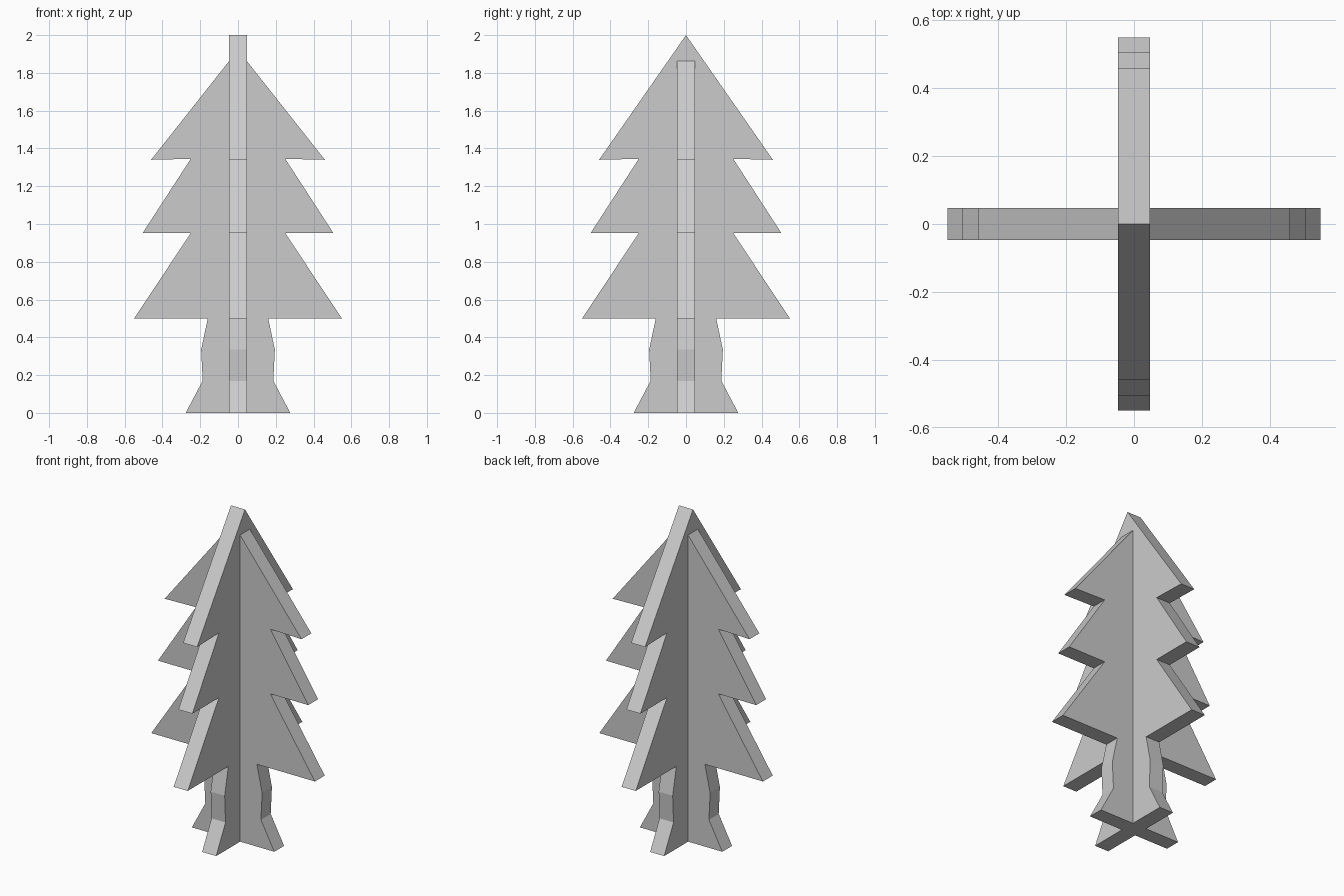
import bpy, bmesh

if "Cube" in bpy.data.objects:
    bpy.data.objects.remove(bpy.data.objects["Cube"])

HALF = 0.047  # half the board thickness

# Right-hand outline below the tip: (distance from centre, height)
OUTLINE = [(0.46, 1.34), (0.25, 1.345), (0.505, 0.952), (0.25, 0.952),
           (0.55, 0.5), (0.16, 0.5), (0.195, 0.335), (0.187, 0.17), (0.277, 0.0)]


def board(name, tip, along_y):
    """Flat tree silhouette extruded to board thickness."""
    loop = [(0.0, tip)] + OUTLINE + [(-u, z) for u, z in reversed(OUTLINE)]
    place = (lambda u, d, z: (d, u, z)) if along_y else (lambda u, d, z: (u, d, z))
    bm = bmesh.new()
    near = [bm.verts.new(place(u, -HALF, z)) for u, z in loop]
    far = [bm.verts.new(place(u, HALF, z)) for u, z in loop]
    bm.faces.new(near)
    bm.faces.new(far[::-1])
    for i in range(len(loop)):
        j = (i + 1) % len(loop)
        bm.faces.new((near[i], far[i], far[j], near[j]))
    bmesh.ops.recalc_face_normals(bm, faces=bm.faces[:])
    mesh = bpy.data.meshes.new(name)
    bm.to_mesh(mesh)
    bm.free()
    obj = bpy.data.objects.new(name, mesh)
    bpy.context.collection.objects.link(obj)
    return obj


# Tall board runs front to back; the shorter one crosses it
tree = board("crossed_tree", 2.0, True)
cross = board("cross_board", 1.922, False)

# Merge the two boards into one solid
mod = tree.modifiers.new("join_boards", 'BOOLEAN')
mod.operation = 'UNION'
mod.solver = 'EXACT'
mod.object = cross
bpy.context.view_layer.objects.active = tree
bpy.ops.object.modifier_apply(modifier=mod.name)
bpy.data.objects.remove(cross)
